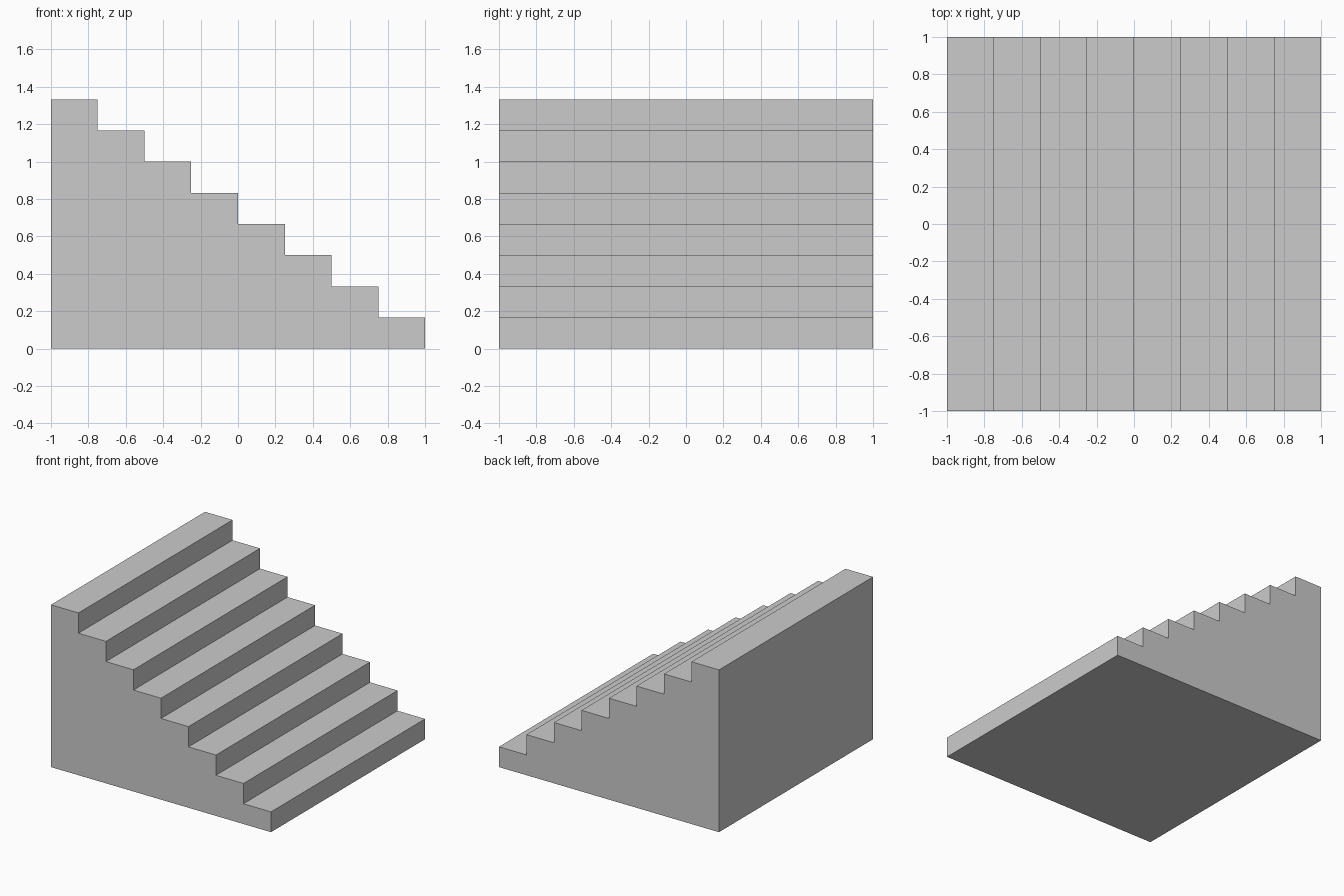
import bpy, bmesh

if "Cube" in bpy.data.objects:
    bpy.data.objects.remove(bpy.data.objects["Cube"])

STEPS = 8
RUN = 2.0 / STEPS
RISE = 1.3333 / STEPS
HALF_WIDTH = 1.0

# Stepped side profile in the xz plane, highest step on the left
profile = [(1.0, 0.0)]
for i in range(STEPS):
    x = 1.0 - i * RUN
    z = (i + 1) * RISE
    profile += [(x, z), (x - RUN, z)]
profile.append((-1.0, 0.0))

# Extrude the profile along y into a solid staircase
bm = bmesh.new()
side = bm.faces.new([bm.verts.new((x, -HALF_WIDTH, z)) for x, z in profile])
ext = bmesh.ops.extrude_face_region(bm, geom=[side], use_keep_orig=True)
moved = [v for v in ext["geom"] if isinstance(v, bmesh.types.BMVert)]
bmesh.ops.translate(bm, verts=moved, vec=(0, 2 * HALF_WIDTH, 0))
bmesh.ops.recalc_face_normals(bm, faces=bm.faces)

mesh = bpy.data.meshes.new("staircase")
bm.to_mesh(mesh)
bm.free()
bpy.context.collection.objects.link(bpy.data.objects.new("staircase", mesh))
